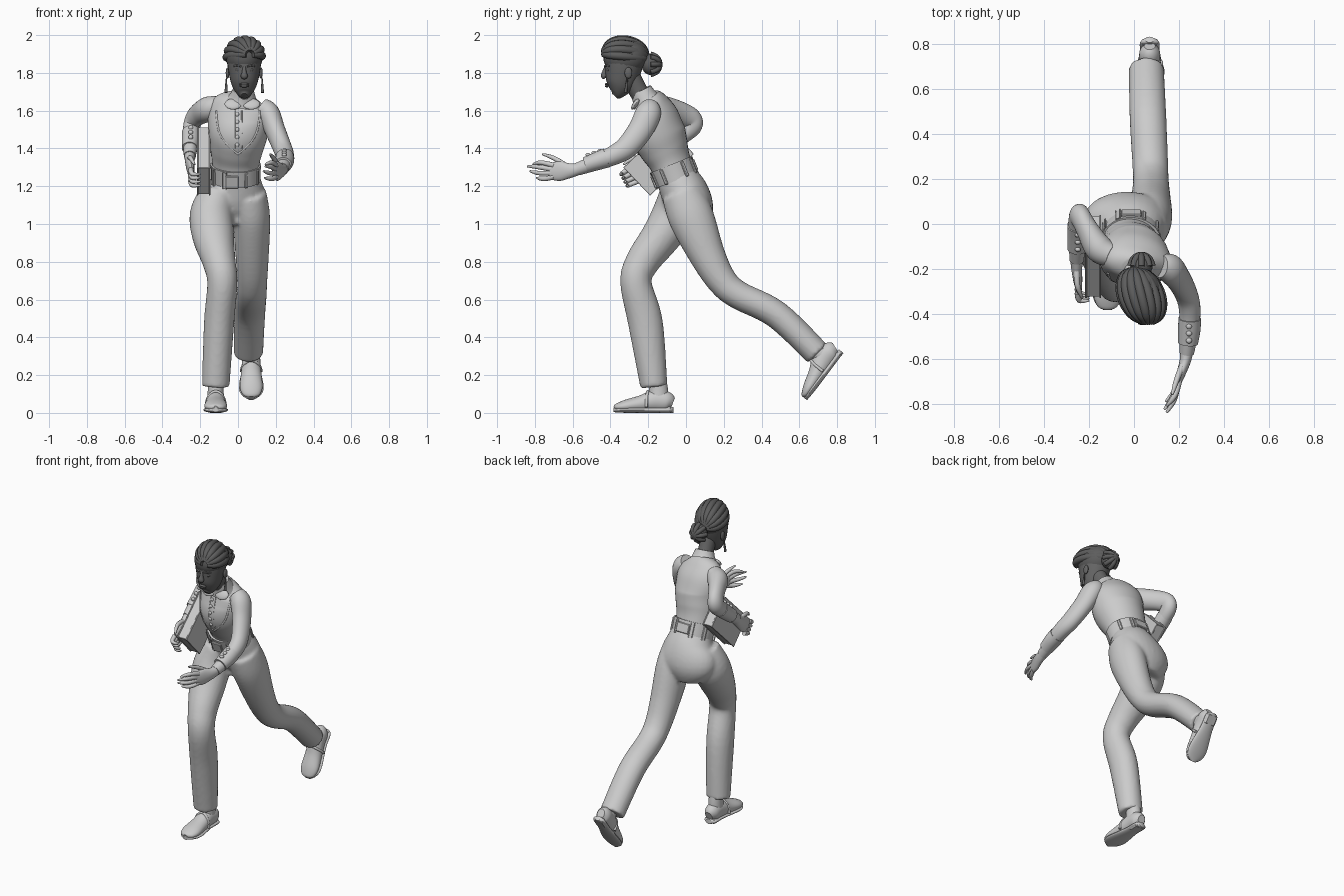
import bpy, bmesh, math
from mathutils import Vector, Matrix

def material(name, v):
    m = bpy.data.materials.new(name)
    m.diffuse_color = (v, v, v, 1)
    return m

SKIN, HAIR = material("dark_skin", 0.13), material("dark_hair", 0.11)

def finish(name, bm, mat=None, angle=40):
    bmesh.ops.recalc_face_normals(bm, faces=bm.faces)
    me = bpy.data.meshes.new(name)
    bm.to_mesh(me)
    bm.free()
    ob = bpy.data.objects.new(name, me)
    bpy.context.collection.objects.link(ob)
    if mat:
        me.materials.append(mat)
    bpy.ops.object.select_all(action='DESELECT')
    ob.select_set(True)
    bpy.context.view_layer.objects.active = ob
    bpy.ops.object.shade_smooth_by_angle(angle=math.radians(angle))
    return ob

def catmull(rings, sub):
    out = []
    for i in range(len(rings) - 1):
        a, b, c, d = (rings[max(0, min(len(rings) - 1, i + k))] for k in (-1, 0, 1, 2))
        for s in range(sub):
            t = s / sub
            out.append([0.5 * (2 * q + (r - p) * t + (2 * p - 5 * q + 4 * r - w) * t * t
                               + (3 * q - p - 3 * r + w) * t ** 3) for p, q, r, w in zip(a, b, c, d)])
    return out + [list(rings[-1])]

def loft(name, bodies, twist=0, sub=6, n=28, mat=None, matrix=None):
    """Smooth closed bodies; each ring is x, y, z, half width, half depth."""
    bm = bmesh.new()
    for rings in bodies:
        R, prev, first = catmull(rings, sub), None, None
        for i, r in enumerate(R):
            t = (Vector(R[min(i + 1, len(R) - 1)][:3]) - Vector(R[max(i - 1, 0)][:3])).normalized()
            side = Vector((math.cos(twist), math.sin(twist), 0))
            side = (side - t * side.dot(t)).normalized()
            up = t.cross(side)
            cur = [bm.verts.new(Vector(r[:3]) + side * r[3] * math.cos(2 * math.pi * k / n)
                                + up * r[4] * math.sin(2 * math.pi * k / n)) for k in range(n)]
            if prev:
                for k in range(n):
                    bm.faces.new((prev[k], prev[(k + 1) % n], cur[(k + 1) % n], cur[k]))
            else:
                bm.faces.new(cur)
            prev = cur
        bm.faces.new(prev)
    if matrix:
        bm.transform(matrix)
    return finish(name, bm, mat)

def ball(name, loc, radii, mat=None, rot=0):
    bm = bmesh.new()
    bmesh.ops.create_uvsphere(bm, u_segments=24, v_segments=14, radius=1)
    bm.transform(Matrix.Translation(loc) @ Matrix.Rotation(rot, 4, 'X') @ Matrix.Diagonal((*radii, 1)))
    return finish(name, bm, mat)

def box(name, matrix, size, bevel=0.004):
    bm = bmesh.new()
    bmesh.ops.create_cube(bm, size=1)
    bm.transform(matrix @ Matrix.Diagonal((*size, 1)))
    bmesh.ops.bevel(bm, geom=bm.edges[:], offset=bevel, segments=1, affect='EDGES')
    return finish(name, bm, angle=20)

def tube(name, pts, r, taper=None, mat=None):
    cu = bpy.data.curves.new(name, 'CURVE')
    cu.dimensions, cu.bevel_depth, cu.bevel_resolution = '3D', r, 3
    cu.use_fill_caps, cu.resolution_u = True, 5
    s = cu.splines.new('NURBS')
    s.points.add(len(pts) - 1)
    for i, p in enumerate(pts):
        s.points[i].co = (*p, 1)
        s.points[i].radius = taper[i] if taper else 1
    s.use_endpoint_u, s.order_u = True, 3
    if mat:
        cu.materials.append(mat)
    ob = bpy.data.objects.new(name, cu)
    bpy.context.collection.objects.link(ob)

# Trousers: pelvis and both legs fused into one cloth surface
pelvis = [(-.01, -.06, 1.26, .12, .105), (-.015, -.01, 1.17, .16, .125), (-.035, .025, 1.08, .19, .12),
          (-.035, .02, .99, .12, .09)]
front_leg = [(-.1, -.03, 1.16, .1, .11), (-.14, -.06, 1.05, .115, .12), (-.13, -.135, .93, .11, .105),
             (-.1, -.23, .8, .088, .09), (-.083, -.265, .69, .08, .083), (-.1, -.215, .48, .08, .092),
             (-.118, -.17, .14, .073, .072)]
rear_leg = [(.05, -.02, 1.16, .1, .11), (.07, .03, 1.03, .1, .12), (.075, .115, .83, .088, .095),
            (.075, .19, .7, .08, .08), (.072, .275, .625, .08, .075), (.062, .48, .52, .082, .074),
            (.055, .695, .315, .078, .07)]
trousers = loft("trousers", [pelvis, front_leg, rear_leg])
rm = trousers.modifiers.new("fuse", 'REMESH')
rm.mode, rm.voxel_size, rm.use_smooth_shade = 'VOXEL', .011, True
sm = trousers.modifiers.new("soften", 'SMOOTH')
sm.iterations = 4

# Shoes, modelled heel at the origin with the toe towards -y
def shoe(name, matrix):
    loft(name + "_upper", [[(0, 0, .05, .025, .03), (0, -.03, .06, .045, .052), (0, -.09, .065, .048, .058),
                            (0, -.17, .048, .054, .044), (0, -.25, .036, .06, .033), (0, -.295, .03, .045, .02),
                            (0, -.31, .026, .02, .01)]], matrix=matrix)
    loft(name + "_sole", [[(0, .003, .016, .02, .016), (0, -.02, .016, .043, .016), (0, -.1, .016, .045, .016),
                           (0, -.23, .016, .066, .016), (0, -.285, .016, .052, .014),
                           (0, -.313, .016, .018, .012)]], matrix=matrix)
    box(name + "_heel", matrix @ Matrix.Translation((0, -.04, .015)), (.075, .07, .03), .008)
    loft(name + "_ankle", [[(0, -.075, .05, .045, .055), (0, -.075, .12, .042, .05), (0, -.08, .18, .042, .045)]],
         matrix=matrix)
    tube(name + "_strap", [matrix @ Vector(p) for p in
                           ((-.052, -.14, .03), (-.05, -.14, .08), (0, -.13, .125), (.05, -.14, .08), (.052, -.14, .03))], .008)

shoe("front_shoe", Matrix.Translation((-.118, -.07, 0)))
shoe("rear_shoe", Matrix.Translation((.07, .832, .315)) @ Matrix.Rotation(math.radians(53), 4, 'X'))

# Torso with vest, leaning forward and twisted
vest = loft("vest_torso", [[(-.012, -.05, 1.24, .12, .105), (-.012, -.085, 1.33, .128, .11),
                            (-.008, -.115, 1.4, .142, .13), (0, -.145, 1.48, .158, .142),
                            (.005, -.16, 1.57, .165, .118), (.012, -.18, 1.635, .145, .085),
                            (.02, -.2, 1.675, .075, .06)]], twist=-.25)
bpy.context.view_layer.update()

def on_chest(x, z):
    hit, loc, _, _ = vest.ray_cast(Vector((x, -2, z)), Vector((0, 1, 0)))
    return loc if hit else Vector((x, -.25, z))

# Vest neckline, placket and shirt buttons
for s in (-1, 1):
    line = [(.0 + s * o, z) for o, z in ((.115, 1.6), (.112, 1.54), (.095, 1.47), (.05, 1.41), (0, 1.37))]
    tube("vest_neckline", [on_chest(*p) for p in line], .006)
    tube("shirt_placket", [on_chest(.002 + s * .018, z) for z in (1.6, 1.55, 1.5, 1.45, 1.4)], .003)
for i in range(5):
    ball("shirt_button", on_chest(-.004, 1.42 + i * .04), (.011, .007, .011))

# Waist belt, buckle and loops
loft("belt", [[(-.012, -.047, 1.232, .131, .116), (-.012, -.062, 1.27, .132, .117), (-.012, -.08, 1.315, .134, .118)]],
     twist=-.1)
tilt = Matrix.Translation((-.012, -.062, 1.27)) @ Matrix.Rotation(.38, 4, 'X')
for a in (-150, -115, -65, -30, 30, 65, 115, 150):
    q = math.radians(a)
    box("belt_loop", tilt @ Matrix.Translation((.133 * math.cos(q), .118 * math.sin(q), 0)) @ Matrix.Rotation(q, 4, 'Z'),
        (.014, .018, .085))
box("belt_buckle", tilt @ Matrix.Translation((-.02, -.118, -.005)), (.07, .016, .07))
box("back_strap", tilt @ Matrix.Translation((0, .117, 0)), (.09, .016, .06))

# Neck and rounded collar
loft("neck", [[(.025, -.2, 1.62, .055, .055), (.03, -.25, 1.7, .047, .05), (.036, -.3, 1.79, .05, .055)]], mat=SKIN)
loft("collar_band", [[(.02, -.207, 1.645, .09, .08), (.025, -.222, 1.675, .07, .066), (.028, -.238, 1.71, .056, .057)]])
for x in (-.025, .07):
    ball("collar_flap", (x, -.268, 1.635), (.046, .014, .034), rot=-.6)

# Arms with sleeves
loft("left_sleeve", [[(.12, -.19, 1.62, .05, .05), (.16, -.2, 1.585, .06, .068), (.195, -.24, 1.5, .054, .066),
                      (.232, -.31, 1.41, .05, .06), (.248, -.38, 1.365, .048, .052), (.245, -.48, 1.325, .042, .042),
                      (.235, -.575, 1.29, .032, .034)]])
loft("right_sleeve", [[(-.1, -.14, 1.63, .05, .05), (-.155, -.11, 1.61, .062, .066), (-.205, -.03, 1.585, .05, .062),
                       (-.235, .025, 1.555, .045, .058), (-.245, .03, 1.515, .045, .052),
                       (-.25, -.04, 1.455, .042, .045), (-.255, -.16, 1.36, .032, .034)]])
loft("left_cuff", [[(.248, -.42, 1.35, .05, .052), (.246, -.47, 1.333, .05, .048), (.24, -.53, 1.312, .045, .043)]])
loft("right_cuff", [[(-.25, -.005, 1.485, .047, .05), (-.25, -.05, 1.447, .047, .047), (-.255, -.11, 1.4, .042, .043)]])
for i in range(3):
    ball("left_cuff_button", (.245, -.455 - i * .032, 1.388 - i * .011), (.013, .013, .01))
    ball("right_cuff_button", (-.25, -.05 - i * .032, 1.51 - i * .025), (.013, .01, .013))

# Hands
def hand(name, palm, fingers):
    loft(name + "_palm", [palm], n=20)
    for f in fingers:
        tube(name + "_finger", f, .013, [1.1, 1, .85, .4])

hand("left_hand", [(.236, -.56, 1.293, .03, .03), (.228, -.61, 1.283, .025, .038), (.208, -.67, 1.28, .02, .052),
                   (.192, -.72, 1.28, .013, .042)],
     [[(.2, -.7, 1.31), (.19, -.75, 1.325), (.165, -.79, 1.325), (.145, -.81, 1.315)],
      [(.195, -.71, 1.29), (.185, -.77, 1.3), (.165, -.81, 1.305), (.145, -.84, 1.305)],
      [(.195, -.71, 1.27), (.18, -.76, 1.268), (.155, -.8, 1.272), (.135, -.825, 1.28)],
      [(.2, -.7, 1.25), (.185, -.74, 1.238), (.16, -.775, 1.24), (.14, -.79, 1.245)],
      [(.215, -.63, 1.305), (.195, -.68, 1.34), (.18, -.725, 1.36), (.17, -.76, 1.37)]])
hand("right_hand", [(-.255, -.15, 1.365, .03, .03), (-.255, -.2, 1.325, .024, .04), (-.25, -.25, 1.29, .02, .05),
                    (-.245, -.29, 1.265, .013, .042)],
     [[(-.25, -.25 - .019 * k, 1.228 + .02 * k), (-.25, -.29 - .015 * k, 1.212 + .02 * k),
       (-.235, -.315 - .01 * k, 1.2 + .02 * k), (-.2, -.31 - .01 * k, 1.205 + .02 * k)] for k in range(4)]
     + [[(-.255, -.21, 1.35), (-.255, -.26, 1.355), (-.245, -.3, 1.34), (-.23, -.33, 1.315)]])

# Book tucked under the right arm
book = Matrix.Translation((-.182, -.145, 1.335)) @ Matrix.Rotation(.76, 4, 'X')
box("book_pages", book, (.06, .31, .195), .002)
for s in (-1, 1):
    box("book_cover", book @ Matrix.Translation((s * .032, 0, 0)), (.008, .32, .205), .002)

# Head and face
X = .033
loft("head", [[(X, -.378, 1.678, .018, .02), (X, -.365, 1.695, .042, .042), (X, -.35, 1.735, .066, .074),
               (X, -.338, 1.79, .08, .091), (X, -.328, 1.86, .09, .103), (X, -.325, 1.92, .085, .1),
               (X, -.32, 1.97, .05, .06)]], mat=SKIN)
loft("nose", [[(X, -.418, 1.835, .009, .012), (X, -.428, 1.805, .012, .016), (X, -.434, 1.783, .019, .016),
               (X, -.428, 1.772, .012, .01)]], mat=SKIN, n=14)
for z in (1.74, 1.73):
    ball("lip", (X, -.419, z), (.026, .011, .007), SKIN)
for s in (-1, 1):
    ball("eye", (X + s * .034, -.411, 1.815), (.015, .01, .008), SKIN)
    tube("eyebrow", [(X + s * .016, -.43, 1.834), (X + s * .036, -.426, 1.842), (X + s * .055, -.405, 1.836)], .005, mat=HAIR)
    ball("ear", (X + s * .088, -.305, 1.8), (.01, .02, .03), SKIN)
    tube("earring", [(X + s * .094, -.31, 1.775), (X + s * .096, -.315, 1.74), (X + s * .096, -.32, 1.695)], .008,
         [.4, .7, 1.1], HAIR)

# Hair: cap, swept strands and rolled bun
C = Vector((X, -.32, 1.885))
ball("hair_cap", C, (.098, .118, .1), HAIR, rot=.12)
for k in range(9):
    a = -1.55 + k * 3.1 / 8
    pts = []
    for i in range(9):
        t = .2 + i * (math.pi - .35) / 8
        pts.append(C + Vector((.09 * math.sin(a) * math.sin(t) + .03 * math.cos(t), -.118 * math.cos(t),
                               .094 * math.cos(a) * math.sin(t) + .012 * math.cos(t))))
    tube("hair_strand", pts, .022, [.7, .9, 1, 1, 1, 1, 1, .9, .6], HAIR)
B = Vector((X, -.188, 1.845))
ball("hair_bun", B, (.05, .048, .056), HAIR)
for k in range(4):
    a = k * math.pi / 4
    tube("bun_strand", [B + Vector((.05 * math.cos(t) * math.cos(a), .052 * math.sin(t), .055 * math.cos(t) * math.sin(a)))
                        for t in (i * math.pi / 6 for i in range(7))], .014, mat=HAIR)
